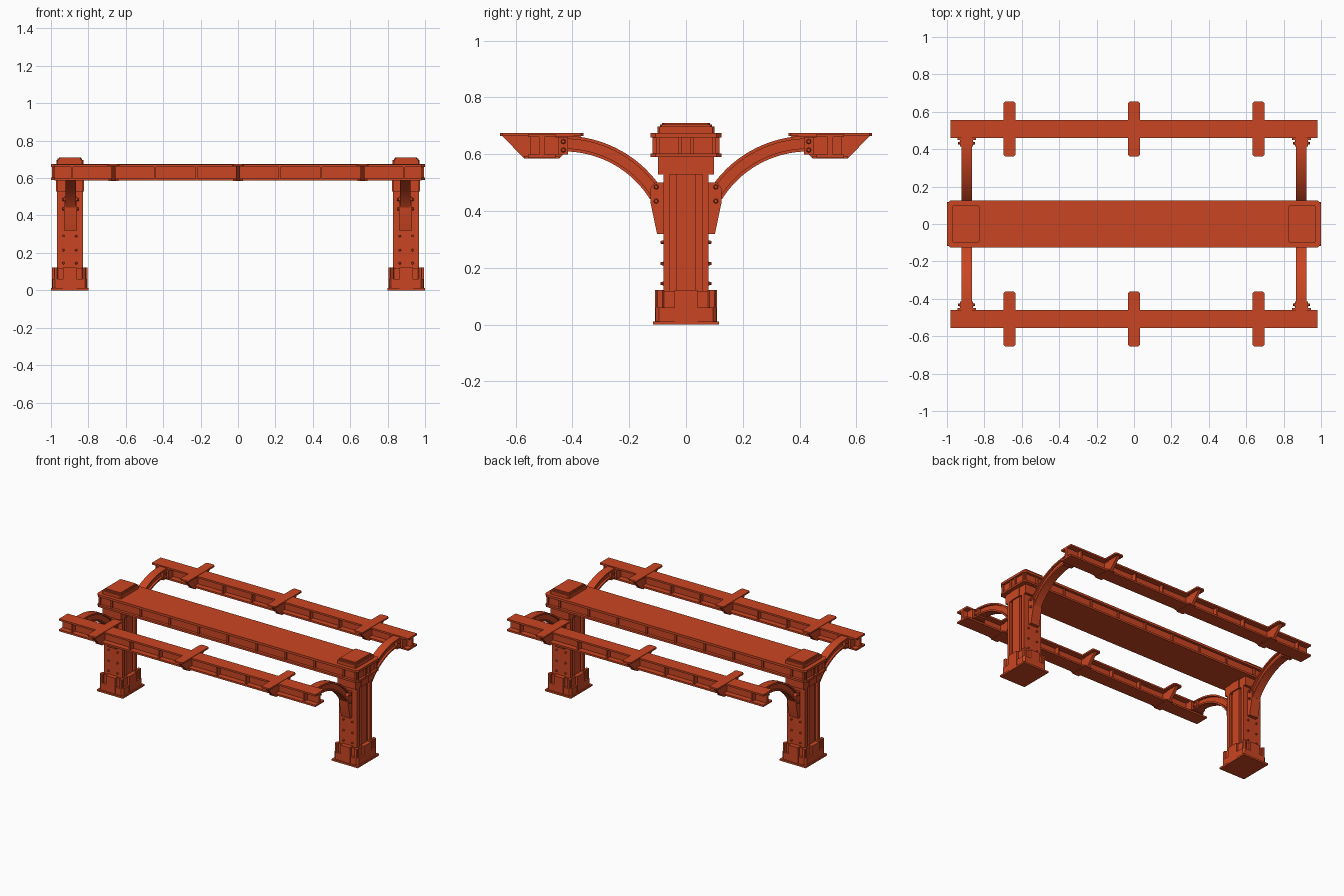
import bpy, bmesh
from math import sin, cos, pi, radians
from mathutils import Matrix, Vector

cube = bpy.data.objects.get("Cube")
if cube:
    bpy.data.objects.remove(cube)

COLOR = (0.59, 0.06, 0.016, 1)
paint = bpy.data.materials.new("rust red paint")
paint.use_nodes = True
paint.diffuse_color = COLOR
paint.node_tree.nodes["Principled BSDF"].inputs["Base Color"].default_value = COLOR
paint.node_tree.nodes["Principled BSDF"].inputs["Roughness"].default_value = 0.7


def prism(bm, pts, lo, hi, axis="x"):
    """Extrude a 2D outline: (y, z) along x, or (x, y) along z."""
    place = (lambda p, h: (h, p[0], p[1])) if axis == "x" else (lambda p, h: (p[0], p[1], h))
    a = [bm.verts.new(place(p, lo)) for p in pts]
    b = [bm.verts.new(place(p, hi)) for p in pts]
    faces = [bm.faces.new(a), bm.faces.new(b)]
    for i in range(len(pts)):
        j = (i + 1) % len(pts)
        faces.append(bm.faces.new((a[i], a[j], b[j], b[i])))
    bmesh.ops.recalc_face_normals(bm, faces=faces)


def slab(bm, hx, hy, z0, z1, cx=0, cy=0, cut=0):
    """Box by half sizes, with optional clipped corners."""
    if cut:
        pts = [(-hx + cut, -hy), (hx - cut, -hy), (hx, -hy + cut), (hx, hy - cut),
               (hx - cut, hy), (-hx + cut, hy), (-hx, hy - cut), (-hx, -hy + cut)]
    else:
        pts = [(-hx, -hy), (hx, -hy), (hx, hy), (-hx, hy)]
    prism(bm, [(x + cx, y + cy) for x, y in pts], z0, z1, "z")


def bolt(bm, pos, direction, r=0.009, length=0.016):
    turn = Vector((0, 0, 1)).rotation_difference(Vector(direction)).to_matrix().to_4x4()
    bmesh.ops.create_cone(bm, cap_ends=True, segments=8, radius1=r, radius2=r * 0.6,
                          depth=length, matrix=Matrix.Translation(pos) @ turn)


def finish(bm, name):
    mesh = bpy.data.meshes.new(name)
    bm.to_mesh(mesh)
    bm.free()
    mesh.materials.append(paint)
    return mesh


def put(mesh, name, loc=(0, 0, 0), turn=0):
    ob = bpy.data.objects.new(name, mesh)
    ob.location = loc
    ob.rotation_euler.z = turn
    bpy.context.collection.objects.link(ob)
    return ob


# Column foot: plate, plinth and raised pads on each face
foot = bmesh.new()
slab(foot, 0.1, 0.117, 0, 0.012)
slab(foot, 0.092, 0.107, 0.012, 0.06, cut=0.012)
slab(foot, 0.08, 0.092, 0.06, 0.118)
slab(foot, 0.036, 0.11, 0.012, 0.122)
slab(foot, 0.095, 0.04, 0.012, 0.122)
for sx in (-1, 1):
    for sy in (-1, 1):
        slab(foot, 0.011, 0.014, 0.06, 0.122, sx * 0.075, sy * 0.092, 0.005)
foot = finish(foot, "column_foot")

# Column shaft: flanged section with central ribs and bolts
shaft = bmesh.new()
slab(shaft, 0.052, 0.068, 0.1, 0.6)
slab(shaft, 0.066, 0.034, 0.1, 0.6)
for sy in (-1, 1):
    slab(shaft, 0.07, 0.011, 0.1, 0.53, 0, sy * 0.069)
    for sx in (-1, 1):
        for z in (0.145, 0.215, 0.29):
            bolt(shaft, (sx * 0.034, sy * 0.082, z), (0, sy, 0), 0.008)
shaft = finish(shaft, "column_shaft")

# Column head under the beam, and the bevelled cap above it
head = bmesh.new()
slab(head, 0.07, 0.098, 0.528, 0.6)
slab(head, 0.075, 0.04, 0.528, 0.6)
head = finish(head, "column_head")
cap = bmesh.new()
slab(cap, 0.072, 0.1, 0.66, 0.698, cut=0.006)
slab(cap, 0.066, 0.092, 0.698, 0.704, cut=0.006)
slab(cap, 0.059, 0.084, 0.704, 0.71, cut=0.006)
cap = finish(cap, "column_cap")

# Curved arm: two arc flanges, web, knee gusset and end cleat
CY, CZ, R_OUT, R_IN = 0.43, 0.2525, 0.4125, 0.3575


def arc_strip(bm, r0, r1, half, end=0.48, last=148, steps=16):
    angles = [radians(90 + (last - 90) * i / steps) for i in range(steps + 1)]
    arc = lambda r: [(CY + r * cos(a), CZ + r * sin(a)) for a in angles]
    outline = [(end, CZ + r1)] + arc(r1) + arc(r0)[::-1] + [(end, CZ + r0)]
    prism(bm, outline, -half, half)


arm = bmesh.new()
arc_strip(arm, R_OUT - 0.011, R_OUT, 0.028)
arc_strip(arm, R_IN, R_IN + 0.011, 0.028)
arc_strip(arm, R_IN, R_OUT, 0.014, 0.5)
knee = [(0.075, 0.32), (0.102, 0.32), (0.125, 0.43), (0.125, 0.48), (0.11, 0.5), (0.075, 0.5)]
prism(arm, knee, -0.034, 0.034)
prism(arm, [(0.415, 0.6), (0.46, 0.6), (0.46, 0.66), (0.415, 0.66)], -0.034, 0.034)
prism(arm, [(0.448, 0.598), (0.5, 0.598), (0.5, 0.66), (0.448, 0.66)], -0.05, 0.05)
for s in (-1, 1):
    for y, z in ((0.105, 0.485), (0.105, 0.435), (0.432, 0.645), (0.432, 0.615)):
        bolt(arm, (s * 0.037, y, z), (s, 0, 0), 0.01)
arm = finish(arm, "curved_arm")

for sx, side in ((1, "left"), (-1, "right")):
    spot = (sx * 0.899, 0, 0)
    for mesh in (foot, shaft, head, cap):
        put(mesh, f"{side}_{mesh.name}", spot)
    for turn, end in ((0, "back"), (pi, "front")):
        put(arm, f"{side}_{end}_arm", (sx * 0.895, 0, 0), turn).select_set(True)

# Wide central beam with flanges and side ribs
RIBS = [i * 0.222 for i in range(-4, 5)]
beam = bmesh.new()
slab(beam, 1.0, 0.125, 0.659, 0.675, cut=0.018)
slab(beam, 1.0, 0.125, 0.59, 0.603, cut=0.018)
slab(beam, 0.984, 0.106, 0.6, 0.665)
for sy in (-1, 1):
    for x in RIBS + [-0.98, 0.98]:
        slab(beam, 0.006, 0.008, 0.6, 0.665, x, sy * 0.11)
    for sx in (-1, 1):
        for y in (0.022, 0.1):
            slab(beam, 0.008, 0.006, 0.6, 0.665, sx * 0.986, sy * y)
put(finish(beam, "central_beam"), "central_beam")

# Outer rails: I-beams with ribs
RAIL_Y = 0.508
rail = bmesh.new()
slab(rail, 0.982, 0.048, 0.66, 0.672)
slab(rail, 0.982, 0.048, 0.587, 0.599)
slab(rail, 0.982, 0.01, 0.59, 0.67)
for x in RIBS:
    slab(rail, 0.005, 0.04, 0.595, 0.665, x)
rail = finish(rail, "outer_rail")

# Cross brackets: top tab over a tapered gusset
bracket = bmesh.new()
slab(bracket, 0.032, 0.147, 0.664, 0.675, cut=0.009)
prism(bracket, [(-0.14, 0.666), (-0.062, 0.585), (0.062, 0.585), (0.14, 0.666)], -0.01, 0.01)
slab(bracket, 0.026, 0.062, 0.585, 0.594)
bracket = finish(bracket, "rail_bracket")

for sy, end in ((1, "back"), (-1, "front")):
    put(rail, f"{end}_rail", (0, sy * RAIL_Y, 0))
    for x, spot in ((-0.666, "right"), (0, "middle"), (0.666, "left")):
        put(bracket, f"{end}_{spot}_bracket", (x, sy * RAIL_Y, 0))

# Smooth the arcs while keeping hard edges
arms = [o for o in bpy.context.collection.objects if o.data == arm]
for o in bpy.context.selected_objects:
    o.select_set(o in arms)
bpy.context.view_layer.objects.active = arms[0]
bpy.ops.object.shade_smooth_by_angle(angle=radians(25))
